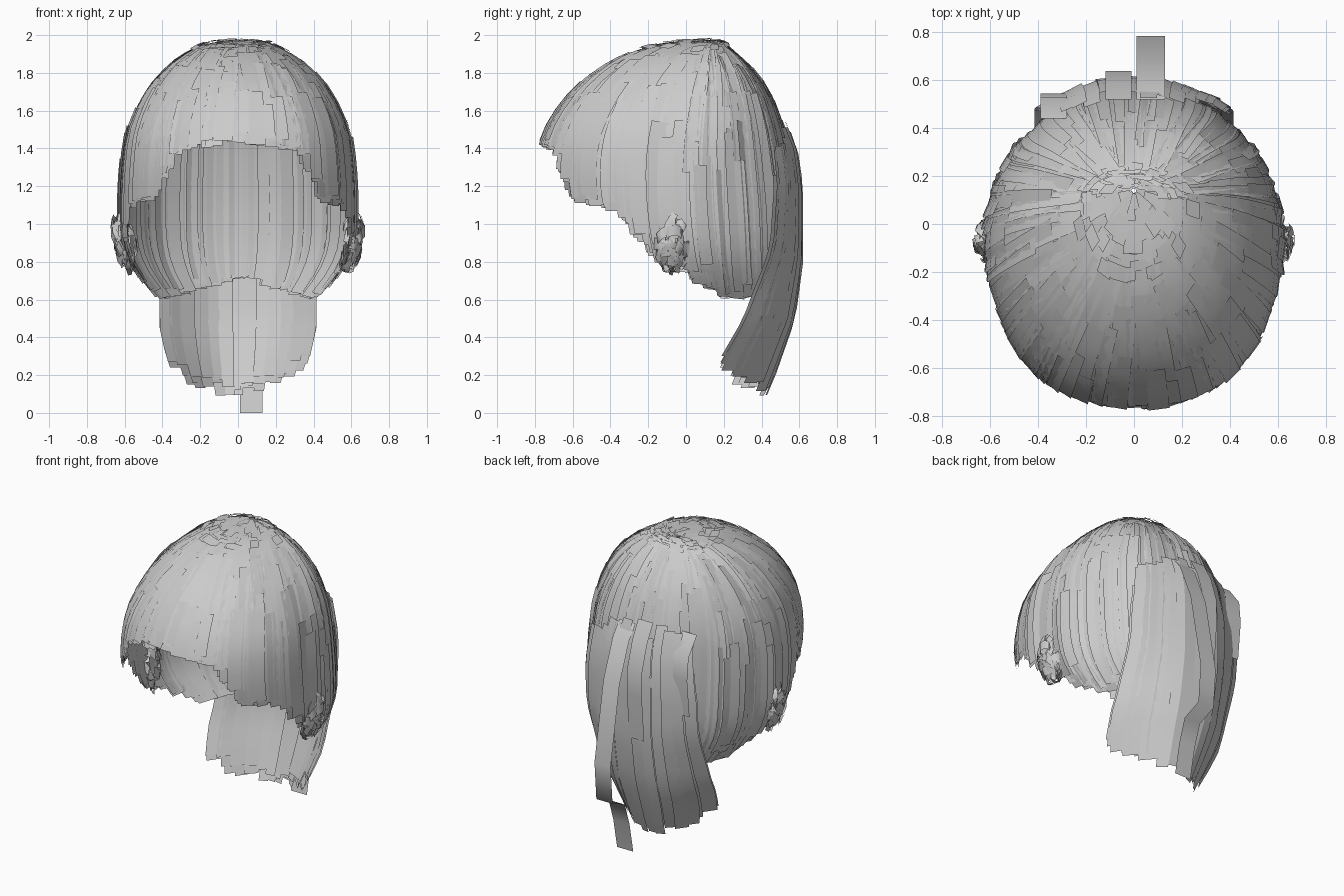
import bpy, bmesh, math, random
from mathutils import Vector

random.seed(4)
rnd = random.uniform
if "Cube" in bpy.data.objects:
    bpy.data.objects.remove(bpy.data.objects["Cube"])

mat = bpy.data.materials.new("light grey hair")
mat.use_nodes = True
GREY = (0.6, 0.6, 0.6, 1)
mat.diffuse_color = GREY
mat.node_tree.nodes["Principled BSDF"].inputs["Base Color"].default_value = GREY

# head rings: height, half width, front y, back y, y of widest point
RINGS = [(1.965, .01, .13, .15, .14), (1.95, .16, -.1, .2, .11),
         (1.915, .245, -.26, .245, .08), (1.84, .355, -.42, .325, .05),
         (1.7, .48, -.6, .43, .01), (1.5, .573, -.74, .505, -.03),
         (1.3, .602, -.785, .545, -.05), (1.1, .61, -.76, .57, -.05),
         (.9, .6, -.7, .575, -.03), (.75, .54, -.62, .565, 0), (.6, .42, -.5, .55, .05)]
# lower edge: azimuth from the front, height
HEM = [(0, 1.44), (.35, 1.41), (.57, 1.36), (.78, 1.13), (1.2, 1.07), (1.42, .82),
       (1.65, .72), (2.0, .62), (2.5, .66), (3.2, .73)]


def lerp_table(table, x):
    for (x0, y0), (x1, y1) in zip(table, table[1:]):
        if x <= x1:
            return y0 + (y1 - y0) * (x - x0) / (x1 - x0)
    return table[-1][1]


def ring(u):
    """Smoothly blended ring at position u down the head."""
    last = len(RINGS) - 1
    u = max(0, min(u, last - .001))
    i, t = int(u), u - int(u)
    quad = [RINGS[max(0, min(last, i + k))] for k in (-1, 0, 1, 2)]
    return [b + .5 * t * (c - a + t * (2*a - 5*b + 4*c - d + t * (3*(b - c) + d - a)))
            for a, b, c, d in zip(*quad)]


def power(v, e):
    return math.copysign(abs(v) ** e, v)


def scalp(a, u, lift=0):
    z, w, front, back, mid = ring(u)
    forward = math.cos(a) > 0
    reach, e = (mid - front, .9) if forward else (back - mid, 1.05)
    p = Vector((w * power(math.sin(a), e), mid - reach * power(math.cos(a), e), z))
    centre = Vector((0, -.05, 1.1))
    return p + (p - centre).normalized() * lift


def u_at_height(z):
    heights = [(-r[0], i) for i, r in enumerate(RINGS)]
    return lerp_table(heights, -z)


def ribbon(bm, left, right):
    l = [bm.verts.new(p) for p in left]
    r = [bm.verts.new(p) for p in right]
    for i in range(len(l) - 1):
        bm.faces.new((l[i + 1], r[i + 1], r[i], l[i]))


def make(name, bm):
    me = bpy.data.meshes.new(name)
    bm.to_mesh(me)
    bm.free()
    me.materials.append(mat)
    ob = bpy.data.objects.new(name, me)
    bpy.context.collection.objects.link(ob)
    for p in me.polygons:
        p.use_smooth = True


def scalp_card(bm, a, u0, u1, width, lift, tilt):
    n = max(2, math.ceil((u1 - u0) * 2))
    left, right = [], []
    for i in range(n + 1):
        u = u0 + (u1 - u0) * i / n
        da = min(.4, width / 2 / ring(u)[1])
        slope = tilt * min(1, u / 3)
        left.append(scalp(a - da, u, lift - slope))
        right.append(scalp(a + da, u, lift + slope))
    ribbon(bm, left, right)


# layered cards running from the crown to the lower edge
bm = bmesh.new()
LAYERS = [(0, 18), (.7, 26), (1.3, 32), (2, 40), (2.7, 46), (3.4, 52), (4.2, 56)]
for k, (start, count) in enumerate(LAYERS):
    for j in range(count):
        a = math.tau * (j + rnd(-.3, .3)) / count - math.pi
        end = u_at_height(lerp_table(HEM, abs(a)) + rnd(-.015, .04))
        u0 = min(max(0, start + rnd(-.45, .45)), end - .5)
        slant = .006 if abs(a) < 1.4 else .011
        scalp_card(bm, a, u0, end, rnd(.065, .095), .0025 * k - .004 + rnd(-.004, .004),
                   rnd(-slant, slant))
make("hair_cap", bm)

# raised cards on the sides, behind the fringe
bm = bmesh.new()
for side in (-1, 1):
    for j in range(14):
        a = 1.45 + .06 * j + rnd(-.03, .03)
        end = u_at_height(lerp_table(HEM, a) + rnd(.03, .15))
        scalp_card(bm, side * a, u_at_height(1.45 + rnd(-.2, .1)), end,
                   rnd(.05, .08), rnd(.008, .024), rnd(-.012, .012))
make("side_layers", bm)

# short cards over the crown whorl
bm = bmesh.new()
for j in range(120):
    u0 = rnd(0, 1.7)
    scalp_card(bm, rnd(-math.pi, math.pi), u0, u0 + rnd(.25, .6), rnd(.05, .08),
               rnd(.004, .02), rnd(-.012, .012))
make("crown_whorl", bm)

# long hair hanging behind: height, centre y / sideways scale / forward sweep of the edges
TAIL_Y = [(-1.56, .51), (-1.4, .575), (-1.2, .605), (-.8, .605), (-.5, .565),
          (-.2, .46), (-.06, .4)]
TAIL_X = [(-1.52, .88), (-1.1, 1), (-.45, 1), (-.3, .92), (-.1, .74)]
TAIL_SWEEP = [(-1.52, .1), (-.9, .14), (-.6, .22), (-.25, .3), (-.1, .3)]


def tail_point(s, z, lift):
    x = .415 * s * lerp_table(TAIL_X, -z)
    y = lerp_table(TAIL_Y, -z) - lerp_table(TAIL_SWEEP, -z) * s * s
    return Vector((x, y + lift, z))


bm = bmesh.new()
for k in range(3):
    for j in range(13):
        s = (j + .5 + rnd(-.3, .3)) / 6.5 - 1
        top = 1.52 - .1 * k - .08 * s * s + rnd(-.05, .05)
        bottom = .09 + .14 * s * s + .03 * k + rnd(-.02, .04)
        half = rnd(.08, .1)
        lift = .012 - .012 * k + rnd(-.004, .004)
        tilt = rnd(-.008, .008)
        zs = [top + (bottom - top) * i / 12 for i in range(13)]
        lo, hi = max(-1, s - half), min(1, s + half)
        ribbon(bm, [tail_point(hi, z, lift + tilt) for z in zs],
               [tail_point(lo, z, lift - tilt) for z in zs])
make("long_back_hair", bm)

# loose strands standing away from the back: x range, then (y, z) path
STRAYS = [(.01, .13, [(.52, 1.52), (.59, 1.43), (.65, 1.28), (.69, 1.18), (.785, .66),
                      (.765, .405), (.635, .35), (.585, .2), (.545, 0)]),
          (-.12, -.01, [(.52, 1.56), (.585, 1.44), (.64, 1.26), (.64, 1.1), (.615, .8)]),
          (-.39, -.28, [(.44, 1.52), (.53, 1.4), (.545, 1.25), (.52, 1.0)])]
bm = bmesh.new()
for x0, x1, path in STRAYS:
    ribbon(bm, [Vector((x1, y, z)) for y, z in path],
           [Vector((x0, y, z)) for y, z in path])
make("loose_strands", bm)


# crumpled tufts over the ears
def tuft(name, side):
    bm = bmesh.new()
    size = Vector((.065, .095, .16))
    for j in range(45):
        d = Vector((rnd(-.6, 1), rnd(-1, 1), rnd(-1, 1))).normalized()
        across = d.cross(Vector((rnd(-1, 1), rnd(-1, 1), rnd(-.3, .3)))).normalized()
        along = d.cross(across)
        left, right = [], []
        for i in range(4):
            p = (d + along * (i - 1.5) * .4).normalized() * rnd(.6, 1.1)
            for edge, sign in ((left, 1), (right, -1)):
                q = (p + across * .2 * sign) * size
                # the tuft leans outward towards its top
                edge.append(Vector((side * (.6 + q.x + .15 * q.z), -.07 + q.y, .9 + q.z)))
        ribbon(bm, left, right)
    make(name, bm)


tuft("left_ear_tuft", 1)
tuft("right_ear_tuft", -1)
